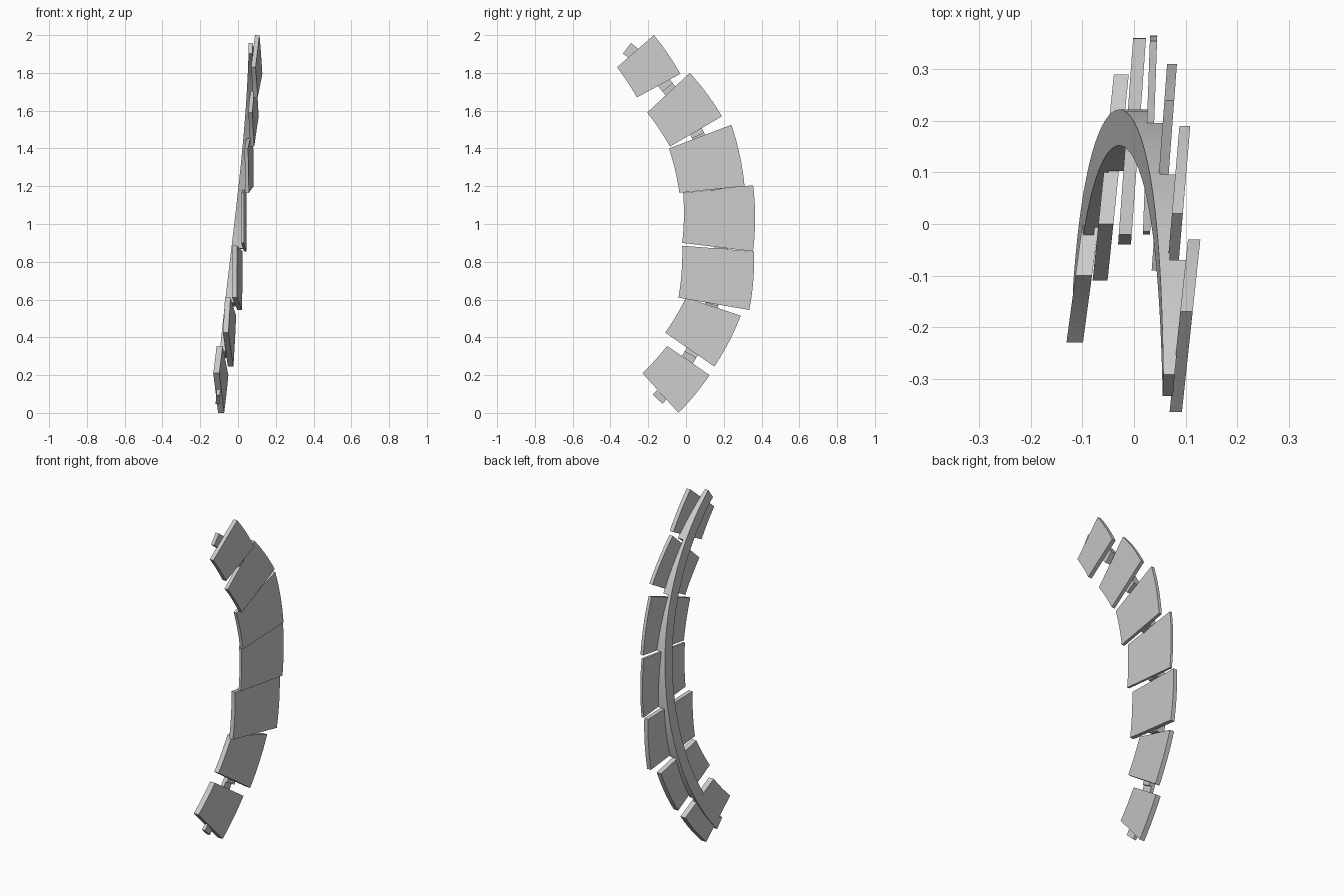
import bpy, bmesh
from math import radians, cos, sin
from mathutils import Vector

cube = bpy.data.objects.get("Cube")
if cube:
    bpy.data.objects.remove(cube)

grey = bpy.data.materials.new("light grey")
grey.use_nodes = True
grey.diffuse_color = (0.6, 0.6, 0.6, 1)
grey.node_tree.nodes["Principled BSDF"].inputs["Base Color"].default_value = (0.6, 0.6, 0.6, 1)

CENTRE = Vector((-1.068, 0.928))    # arc centre in the y, z plane


def arc_point(radius, angle):
    a = radians(angle)
    return CENTRE + radius * Vector((cos(a), sin(a)))


def curved_slab(name, pairs, left, right):
    """Sweep a box section along (inner, outer) y, z pairs, between two x functions."""
    bm = bmesh.new()
    rings = []
    for inner, outer in pairs:
        ring = [(left, inner), (right, inner), (right, outer), (left, outer)]
        rings.append([bm.verts.new((side(p), p.x, p.y)) for side, p in ring])
    for a, b in zip(rings, rings[1:]):
        for i in range(4):
            j = (i + 1) % 4
            bm.faces.new((a[i], a[j], b[j], b[i]))
    bm.faces.new(rings[0])
    bm.faces.new(rings[-1])
    bmesh.ops.recalc_face_normals(bm, faces=bm.faces)
    mesh = bpy.data.meshes.new(name)
    bm.to_mesh(mesh)
    bm.free()
    mesh.materials.append(grey)
    obj = bpy.data.objects.new(name, mesh)
    bpy.context.collection.objects.link(obj)
    bpy.ops.object.select_all(action="DESELECT")
    obj.select_set(True)
    bpy.context.view_layer.objects.active = obj
    bpy.ops.object.shade_smooth_by_angle(angle=radians(20))


def bowed_edge(start, end, steps=8):
    """Edge between two points, bowed away from the arc centre."""
    start, end = Vector(start), Vector(end)
    out = ((start + end) / 2 - CENTRE).normalized()
    bow = (end - start).length ** 2 / 11
    return [start.lerp(end, i / steps) + out * bow * 4 * (i / steps) * (1 - i / steps)
            for i in range(steps + 1)]


def spine_left(p):
    u = p.y - 1
    return -0.02 + 0.117 * u - 0.012 * u ** 2 - 0.0275 * u ** 3


# Panels from bottom to top: inner low, inner high, outer low, outer high corners,
# then x offset, x slope along y, and thickness
panels = [
    ((-0.23, 0.21), (-0.10, 0.355), (-0.04, 0.0), (0.125, 0.20), -0.10, 0.135, 0.032),
    ((-0.11, 0.425), (0.0, 0.61), (0.15, 0.245), (0.29, 0.515), -0.069, 0.103, 0.029),
    ((-0.04, 0.61), (-0.02, 0.885), (0.335, 0.545), (0.36, 0.855), -0.028, 0.073, 0.025),
    ((-0.02, 0.90), (-0.015, 1.165), (0.355, 0.855), (0.355, 1.205), 0.018, 0.036, 0.014),
    ((-0.035, 1.165), (-0.09, 1.40), (0.31, 1.20), (0.24, 1.525), 0.041, 0.075, 0.019),
    ((-0.085, 1.41), (-0.205, 1.59), (0.19, 1.57), (0.02, 1.80), 0.072, 0.085, 0.021),
    ((-0.26, 1.67), (-0.365, 1.83), (-0.03, 1.795), (-0.17, 2.0), 0.108, 0.107, 0.024),
]
# Angles where one spine segment meets the next
joints = [-43, -29.6, -16.4, -2.7, 11.6, 25.5, 39.3, 53]

for n, (in_low, in_high, out_low, out_high, x0, slope, thick) in enumerate(panels):
    def face(p):
        return x0 + slope * p.x

    def back(p):
        return face(p) + thick

    # Thin curved panel
    curved_slab(f"panel_{n + 1}",
                list(zip(bowed_edge(in_low, in_high), bowed_edge(out_low, out_high))),
                face, back)

    # Spine segment reaching from the shared curve to the panel
    def spine_right(p):
        return max(face(p) + 0.002, spine_left(p) + 0.02)

    a, b = joints[n], joints[n + 1]
    angles = [a + (b - a) * i / 8 for i in range(9)]
    curved_slab(f"spine_segment_{n + 1}",
                [(arc_point(1.22, t), arc_point(1.29, t)) for t in angles],
                spine_left, spine_right)
